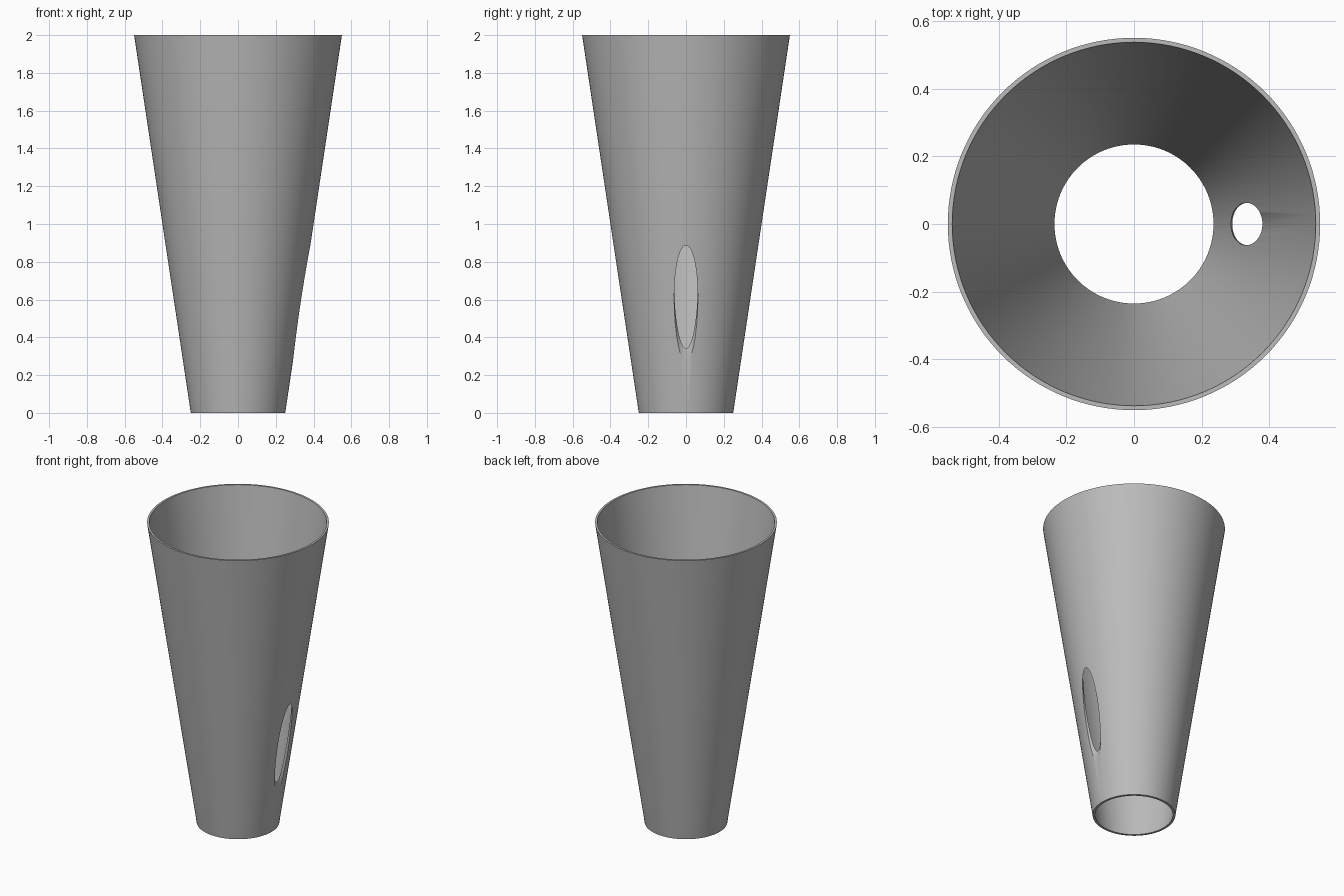
import bpy, bmesh
from math import radians, sin, cos, tau
from mathutils import Matrix

default = bpy.data.objects.get("Cube")
if default:
    bpy.data.objects.remove(default, do_unlink=True)

SEGMENTS = 128


def make_object(name, bm):
    bmesh.ops.recalc_face_normals(bm, faces=bm.faces)
    mesh = bpy.data.meshes.new(name)
    bm.to_mesh(mesh)
    bm.free()
    obj = bpy.data.objects.new(name, mesh)
    bpy.context.collection.objects.link(obj)
    return obj


grey = bpy.data.materials.new("plain_grey")
grey.use_nodes = True
colour = (0.5, 0.5, 0.5, 1)
grey.diffuse_color = colour
grey.node_tree.nodes["Principled BSDF"].inputs["Base Color"].default_value = colour

# Tapered tube: closed wall profile of (radius, height) swept round z
profile = [(0.25, 0), (0.55, 2), (0.537, 2), (0.235, 0)]
bm = bmesh.new()
rings = []
for radius, z in profile:
    rings.append([bm.verts.new((radius * cos(tau * i / SEGMENTS),
                                radius * sin(tau * i / SEGMENTS), z))
                  for i in range(SEGMENTS)])
for a, b in zip(rings, rings[1:] + rings[:1]):
    for i in range(SEGMENTS):
        j = (i + 1) % SEGMENTS
        bm.faces.new((a[i], a[j], b[j], b[i]))
tube = make_object("tapered_tube", bm)
tube.data.materials.append(grey)

# Steep drill that opens the long oval hole in the left wall
bm = bmesh.new()
bmesh.ops.create_cone(bm, cap_ends=True, segments=64, radius1=0.0625,
                      radius2=0.0625, depth=1.6,
                      matrix=Matrix.Translation((0.3355, 0, 0.6))
                      @ Matrix.Rotation(radians(-3), 4, "Y"))
drill = make_object("hole_cutter", bm)
drill.data.materials.append(grey)
drill.hide_render = True

# Cut the hole, then smooth the walls and keep the rims sharp
bpy.ops.object.select_all(action="DESELECT")
tube.select_set(True)
bpy.context.view_layer.objects.active = tube
cut = tube.modifiers.new("hole", "BOOLEAN")
cut.operation = "DIFFERENCE"
cut.solver = "EXACT"
cut.object = drill
bpy.ops.object.modifier_apply(modifier=cut.name)
bpy.data.objects.remove(drill, do_unlink=True)
bpy.ops.object.shade_smooth_by_angle(angle=radians(30))
